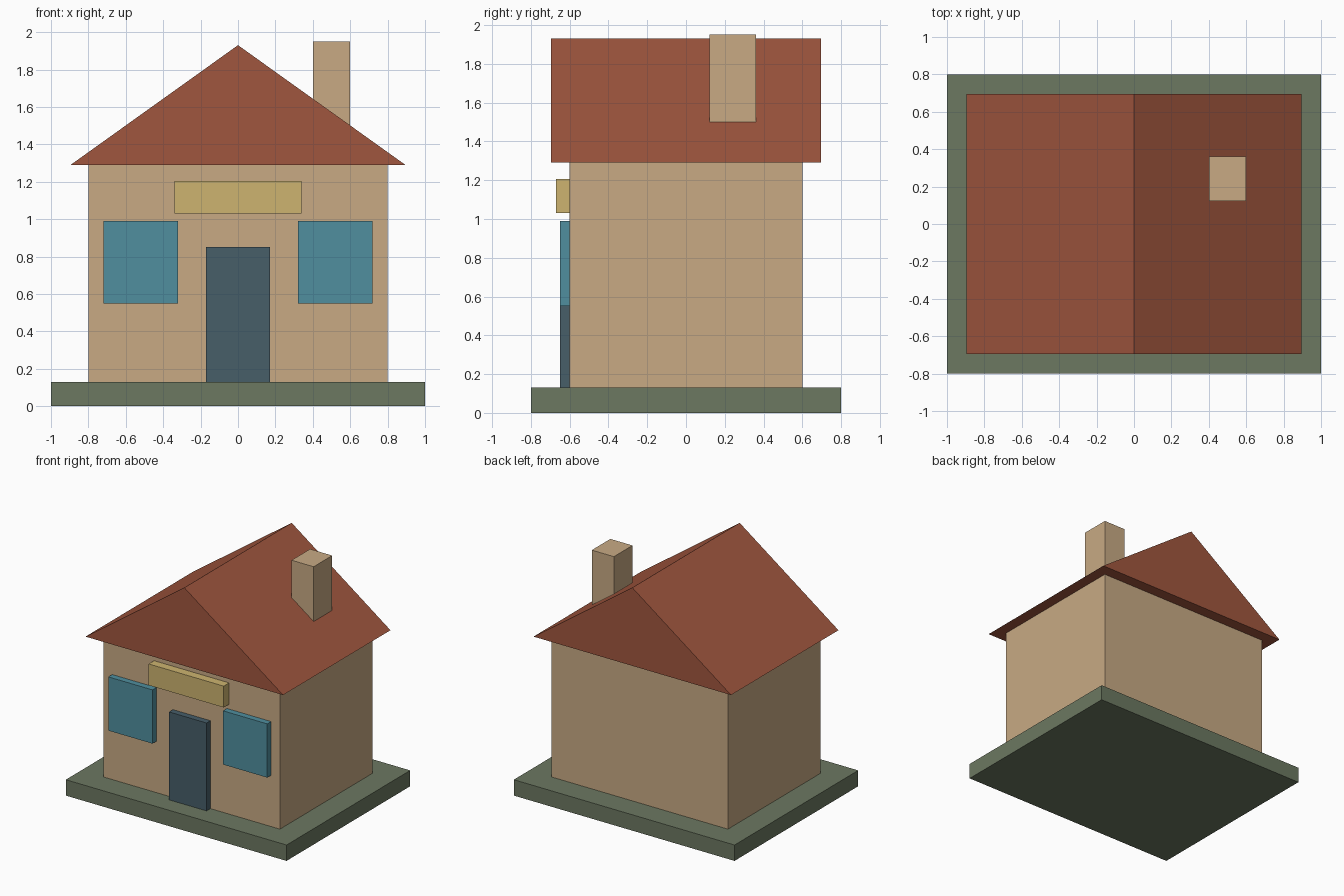
import bpy

if "Cube" in bpy.data.objects:
    bpy.data.objects.remove(bpy.data.objects["Cube"])


def linear(c):
    c /= 255
    return c / 12.92 if c <= 0.04045 else ((c + 0.055) / 1.055) ** 2.4


def material(name, r, g, b):
    m = bpy.data.materials.new(name)
    m.diffuse_color = (linear(r), linear(g), linear(b), 1)
    m.use_nodes = True
    m.node_tree.nodes["Principled BSDF"].inputs["Base Color"].default_value = m.diffuse_color
    return m


green = material("moss_green", 108, 120, 97)
tan = material("tan_plaster", 200, 170, 132)
red = material("brick_red", 160, 86, 62)
teal = material("teal_glass", 80, 143, 159)
slate = material("slate_blue", 71, 94, 105)
gold = material("pale_gold", 205, 180, 112)


def prism(name, profile, y0, y1, mat):
    """Extrude an anticlockwise (x, z) profile from y0 (front) to y1 (back)."""
    n = len(profile)
    verts = [(x, y, z) for y in (y0, y1) for x, z in profile]
    faces = [tuple(range(n)), tuple(reversed(range(n, 2 * n)))]
    for i in range(n):
        j = (i + 1) % n
        faces.append((j, i, i + n, j + n))
    mesh = bpy.data.meshes.new(name)
    mesh.from_pydata(verts, [], faces)
    mesh.materials.append(mat)
    ob = bpy.data.objects.new(name, mesh)
    bpy.context.collection.objects.link(ob)
    return ob


def box(name, x0, x1, y0, y1, z0, z1, mat):
    return prism(name, [(x0, z0), (x1, z0), (x1, z1), (x0, z1)], y0, y1, mat)


# Ground slab and house body
box("base_slab", -1, 1, -0.8, 0.8, 0, 0.13, green)
box("walls", -0.8, 0.8, -0.6, 0.6, 0.13, 1.29, tan)

# Gabled roof and chimney
prism("roof", [(-0.895, 1.29), (0.895, 1.29), (0, 1.93)], -0.695, 0.695, red)
box("chimney", 0.4, 0.6, 0.122, 0.362, 1.4, 1.95, tan)

# Front door, sign board and a pair of windows
box("door", -0.17, 0.17, -0.65, -0.6, 0.13, 0.85, slate)
box("sign_board", -0.34, 0.34, -0.67, -0.6, 1.03, 1.205, gold)
for side, x in (("left", -0.52), ("right", 0.52)):
    box("window_" + side, x - 0.2, x + 0.2, -0.65, -0.6, 0.55, 0.99, teal)
